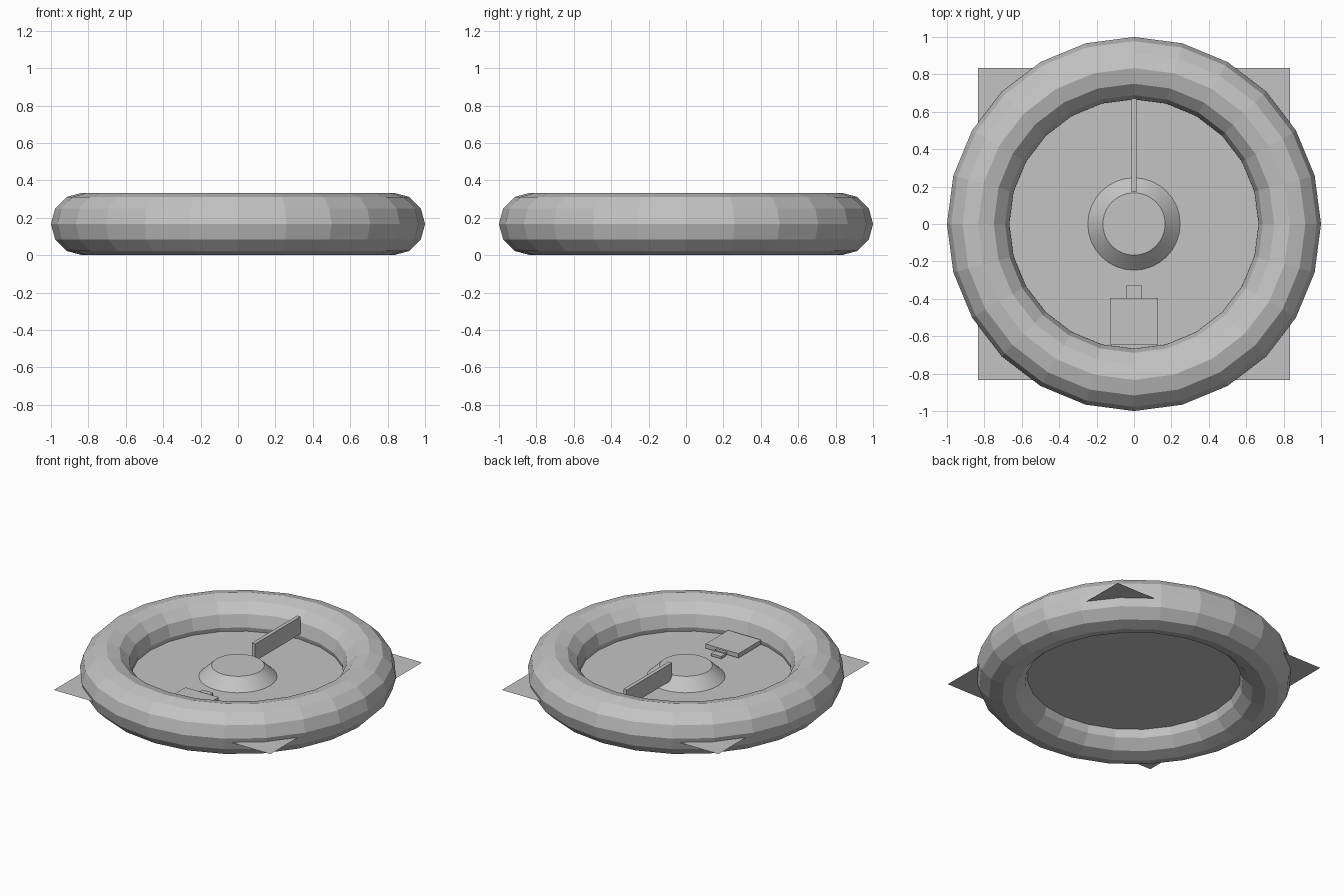
import bpy

cube = bpy.data.objects.get("Cube")
if cube:
    bpy.data.objects.remove(cube, do_unlink=True)

grey = bpy.data.materials.new("plain_grey")
grey.use_nodes = True
colour = (0.55, 0.55, 0.55, 1)
grey.diffuse_color = colour
for node in grey.node_tree.nodes:
    if node.type == 'BSDF_PRINCIPLED':
        node.inputs["Base Color"].default_value = colour

FLOOR = 0.137
RADIUS = 1 / 6


def finish(name):
    """Name the new part and give it the grey material."""
    ob = bpy.context.object
    ob.name = name
    ob.data.materials.append(grey)
    return ob


def box(name, low, high):
    """Axis-aligned box between two corners."""
    centre = [(a + b) / 2 for a, b in zip(low, high)]
    bpy.ops.mesh.primitive_cube_add(size=1, location=centre)
    ob = finish(name)
    ob.scale = [b - a for a, b in zip(low, high)]
    return ob


# Faceted outer ring
bpy.ops.mesh.primitive_torus_add(
    major_segments=24, minor_segments=12, major_radius=1 - RADIUS,
    minor_radius=RADIUS, location=(0, 0, RADIUS))
finish("outer_ring")

# Thin square floor sheet
bpy.ops.mesh.primitive_plane_add(size=2 - 2 * RADIUS, location=(0, 0, FLOOR))
finish("floor_sheet")

# Tapered central hub
HUB = 0.077
bpy.ops.mesh.primitive_cone_add(
    vertices=32, radius1=0.247, radius2=RADIUS, depth=HUB,
    location=(0, 0, FLOOR + HUB / 2))
finish("hub")
bpy.ops.object.shade_smooth_by_angle()

# Upright fin from the hub to the ring
box("fin", (-0.013, 0.17, 0.18), (0.013, 0.67, 0.30))

# Flat hatch with its neck and tab
box("hatch", (-0.127, -0.645, FLOOR + 0.01), (0.127, -0.395, FLOOR + 0.04))
box("hatch_neck", (-0.04, -0.395, FLOOR + 0.01), (0.04, -0.375, FLOOR + 0.03))
box("hatch_tab", (-0.04, -0.375, FLOOR + 0.005), (0.04, -0.33, FLOOR + 0.022))
